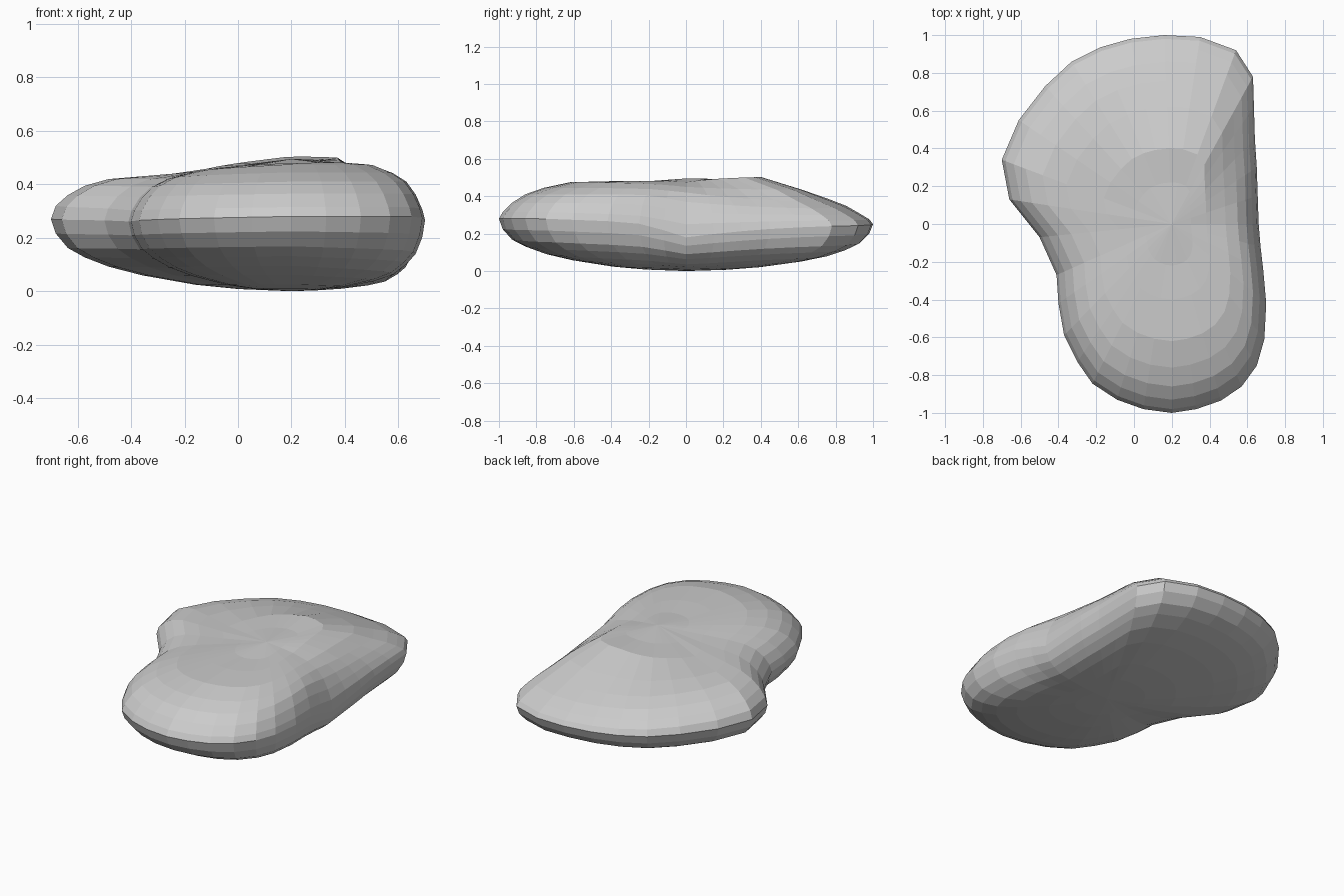
import bpy, bmesh, math

if "Cube" in bpy.data.objects:
    bpy.data.objects.remove(bpy.data.objects["Cube"])

# Plan outline, counter-clockwise from the right side
OUTLINE = [(.66, .0), (.655, .15), (.65, .3), (.64, .45), (.635, .62), (.63, .78),
           (.54, .92), (.35, .99), (.16, 1.0), (-.02, .98), (-.18, .935), (-.33, .86),
           (-.47, .73), (-.61, .55), (-.70, .34), (-.66, .13), (-.50, -.07),
           (-.41, -.27), (-.40, -.42), (-.37, -.59), (-.30, -.73), (-.22, -.845),
           (-.09, -.93), (.05, -.98), (.2, -1.0), (.33, -.98), (.46, -.935),
           (.57, -.86), (.65, -.75), (.69, -.61), (.70, -.42), (.685, -.25), (.67, -.12)]
CENTRE = (.2, 0)
SCALES = [1, .98, .93, .86, .76, .62, .4, .22]

# Upper-surface heights along rays: angle -> height at each scale (first is the rim)
TOP = {0: [.18, .25, .31, .37, .42, .45, .475, .485],
       61: [.24, .27, .30, .335, .375, .435, .50, .492],
       90: [.25, .275, .305, .345, .385, .435, .505, .492],
       160: [.27, .32, .36, .395, .42, .43, .445, .468],
       210: [.26, .30, .35, .39, .42, .44, .46, .475],
       270: [.28, .315, .365, .41, .445, .475, .48, .478],
       300: [.28, .315, .365, .41, .445, .475, .482, .482],
       330: [.26, .30, .36, .41, .44, .465, .48, .485]}
TOP[360] = TOP[0]
# Fraction of the drop from rim to base: general, and the fuller right side
DROP = [0, .2, .4, .53, .66, .78, .91, .97]
DROP_RIGHT = [0, .25, .5, .65, .8, .88, .95, .98]


def top_heights(angle):
    keys = sorted(TOP)
    for a, b in zip(keys, keys[1:]):
        if a <= angle <= b:
            t = (angle - a) / (b - a)
            return [p + (q - p) * t for p, q in zip(TOP[a], TOP[b])]


bm = bmesh.new()
upper = [[] for _ in SCALES]
lower = [[] for _ in SCALES]
for x, y in OUTLINE:
    dx, dy = x - CENTRE[0], y - CENTRE[1]
    angle = math.degrees(math.atan2(dy, dx)) % 360
    heights = top_heights(angle)
    right = max(0, math.cos(math.radians(angle)))
    for i, s in enumerate(SCALES):
        px, py = CENTRE[0] + dx * s, CENTRE[1] + dy * s
        v = bm.verts.new((px, py, heights[i]))
        upper[i].append(v)
        if i == 0:
            lower[i].append(v)
        else:
            drop = DROP[i] + (DROP_RIGHT[i] - DROP[i]) * right
            lower[i].append(bm.verts.new((px, py, heights[0] * (1 - drop))))

# Skin the rings and close both centres with fans
n = len(OUTLINE)
for rings, z in ((upper, .495), (lower, 0)):
    for a, b in zip(rings, rings[1:]):
        for j in range(n):
            k = (j + 1) % n
            bm.faces.new((a[j], a[k], b[k], b[j]))
    tip = bm.verts.new((*CENTRE, z))
    for j in range(n):
        bm.faces.new((rings[-1][j], rings[-1][(j + 1) % n], tip))
bmesh.ops.recalc_face_normals(bm, faces=bm.faces)

mesh = bpy.data.meshes.new("flat_stone")
bm.to_mesh(mesh)
bm.free()
stone = bpy.data.objects.new("flat_stone", mesh)
bpy.context.collection.objects.link(stone)
